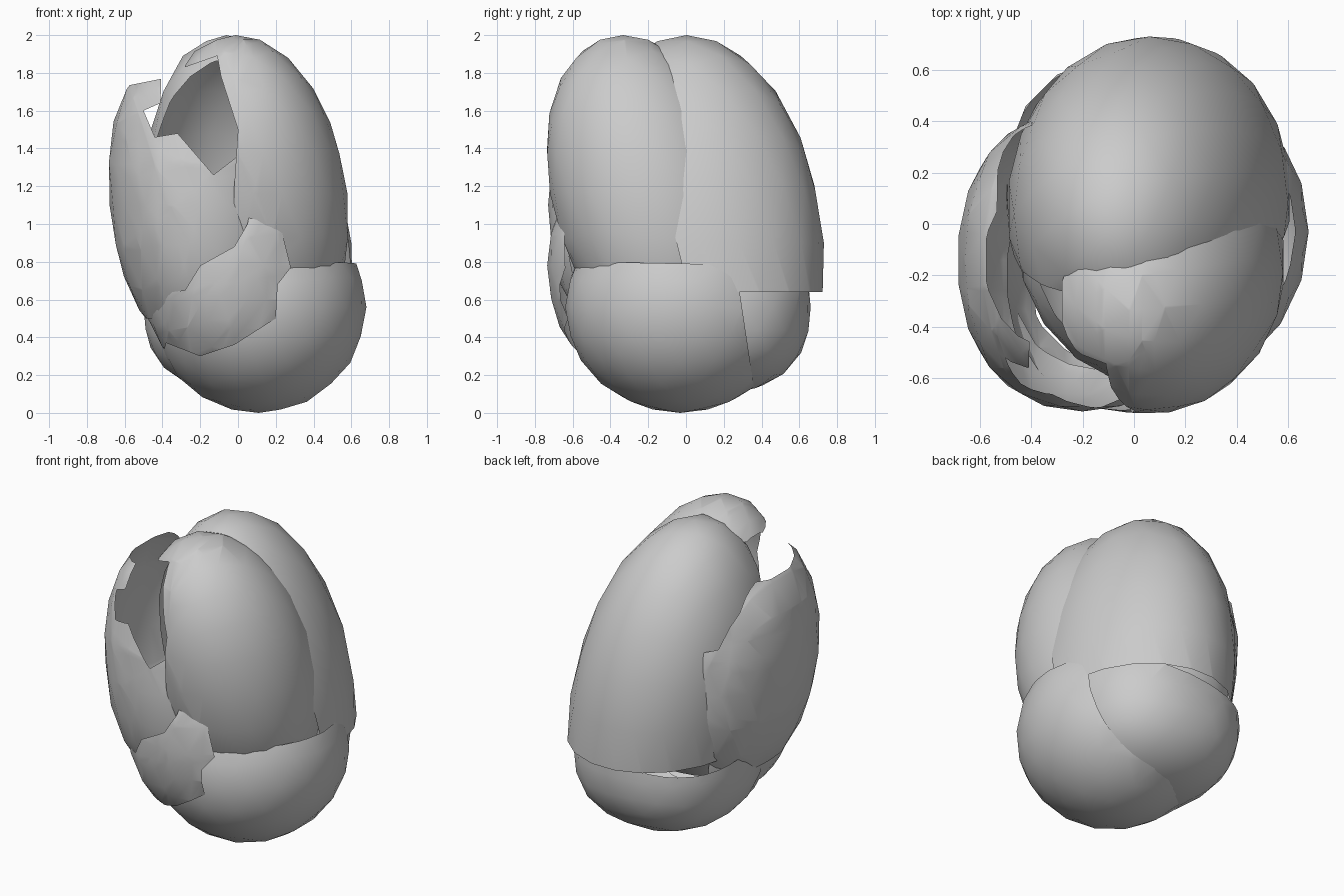
import bpy, bmesh
from mathutils import Vector
from mathutils.geometry import tessellate_polygon, intersect_point_tri_2d

if "Cube" in bpy.data.objects:
    bpy.data.objects.remove(bpy.data.objects["Cube"])


def shell(center, radii, power=2.0, shear=(0, 0)):
    """Full rounded egg surface; shear leans its top in x and y."""
    bm = bmesh.new()
    bmesh.ops.create_icosphere(bm, subdivisions=3, radius=1)
    for v in bm.verts:
        k = sum(abs(c) ** power for c in v.co) ** (-1 / power)
        p = Vector(v.co[i] * k * radii[i] for i in range(3))
        v.co = (center[0] + p.x + shear[0] * p.z,
                center[1] + p.y + shear[1] * p.z, center[2] + p.z)
    return bm


def clip(bm, co, no):
    """Cut off everything on the side the normal points to."""
    bmesh.ops.bisect_plane(bm, geom=bm.verts[:] + bm.edges[:] + bm.faces[:],
                           plane_co=co, plane_no=no, clear_outer=True)


def trim(bm, outline, keep=False, ymin=-9, ymax=9):
    """Cut a front-view outline into the shell; drop its inside or outside."""
    for a, b in zip(outline, outline[1:] + outline[:1]):
        bmesh.ops.bisect_plane(bm, geom=bm.verts[:] + bm.edges[:] + bm.faces[:],
                               plane_co=(a[0], 0, a[1]),
                               plane_no=(b[1] - a[1], 0, a[0] - b[0]))
    for y in (ymin, ymax):
        if abs(y) < 9:
            bmesh.ops.bisect_plane(bm, geom=bm.verts[:] + bm.edges[:] + bm.faces[:],
                                   plane_co=(0, y, 0), plane_no=(0, 1, 0))
    tris = tessellate_polygon([[Vector((x, z, 0)) for x, z in outline]])
    pts = [Vector(p) for p in outline]
    drop = []
    for f in bm.faces:
        c = f.calc_center_median()
        inside = ymin < c.y < ymax and any(
            intersect_point_tri_2d(Vector((c.x, c.z)), *[pts[i] for i in t]) for t in tris)
        if inside != keep:
            drop.append(f)
    bmesh.ops.delete(bm, geom=drop, context='FACES')


def finish(name, bm):
    bmesh.ops.remove_doubles(bm, verts=bm.verts[:], dist=0.0005)
    me = bpy.data.meshes.new(name)
    bm.to_mesh(me)
    bm.free()
    for p in me.polygons:
        p.use_smooth = True
    bpy.context.collection.objects.link(bpy.data.objects.new(name, me))


# back scale: tall, leaning forward, forms the rear wall
bm = shell((0.06, 0.08, 0.9), (0.54, 0.65, 1.1), 2.05, (-0.11, -0.07))
clip(bm, (0, -0.2, 1.5), (0, -1, -0.25))
clip(bm, (0, 0, 0.64), (0, 0, -1))
finish("back_scale", bm)

# front right scale, ragged along the opening
bm = shell((0.08, -0.19, 1.16), (0.5, 0.53, 0.84), 2.05, (-0.11, -0.17))
trim(bm, [(-0.29, 2.2), (-0.28, 1.83), (-0.11, 1.89), (-0.09, 1.78), (0, 1.5),
          (-0.02, 1.2), (-0.02, 0.2), (-1, 0.2), (-1, 2.2)])
clip(bm, (0, 0.2, 1.1), (0, 1, 0.2))
clip(bm, (0, 0, 0.6), (0, 0, -1))
finish("front_right_scale", bm)

# left scale, broken away at its upper inner side
bm = shell((-0.2, -0.14, 1.1), (0.48, 0.59, 0.82), 2.2, (-0.09, 0))
clip(bm, (0.08, 0, 1), (1, 0, 0))
clip(bm, (0, 0, 0.5), (0, 0, -1))
clip(bm, (-0.5, 0, 1.75), (-0.2, 0, 1))
trim(bm, [(-0.4, 2.1), (-0.41, 1.64), (-0.5, 1.6), (-0.44, 1.46), (-0.32, 1.48),
          (-0.13, 1.26), (0, 1.36), (0.2, 1.4), (0.2, 2.1)])
trim(bm, [(-0.54, 2.1), (-0.53, 1.6), (-0.47, 1.4), (0.2, 1.2), (0.2, 2.1)], ymin=-0.26)
finish("left_scale", bm)

# small front scale with a ragged outline
bm = shell((-0.02, -0.2, 0.78), (0.5, 0.535, 0.64), 2.1)
clip(bm, (0, 0, 0.7), (0, 1, 0))
trim(bm, [(0.07, 1.1), (0.23, 0.97), (0.28, 0.77), (0.21, 0.68), (0.2, 0.5),
          (-0.02, 0.36), (-0.2, 0.3), (-0.38, 0.37), (-0.4, 0.3), (-0.54, 0.52),
          (-0.47, 0.62), (-0.28, 0.65), (-0.2, 0.78), (-0.02, 0.88), (0.05, 1.0)], keep=True)
finish("front_scale", bm)

# bottom right cup
bm = shell((0.11, -0.03, 0.56), (0.57, 0.61, 0.56))
clip(bm, (0, 0, 0.79), (0, 0.02, 1))
clip(bm, (0, 0.32, 0.4), (0, 1, 0.15))
finish("bottom_right_scale", bm)

# bottom back cup
bm = shell((0.03, 0.13, 0.56), (0.53, 0.53, 0.46), 2.4)
clip(bm, (0, 0, 0.71), (-0.12, 0.1, 1))
clip(bm, (0, -0.2, 0.4), (0, -1, 0))
finish("bottom_back_scale", bm)
